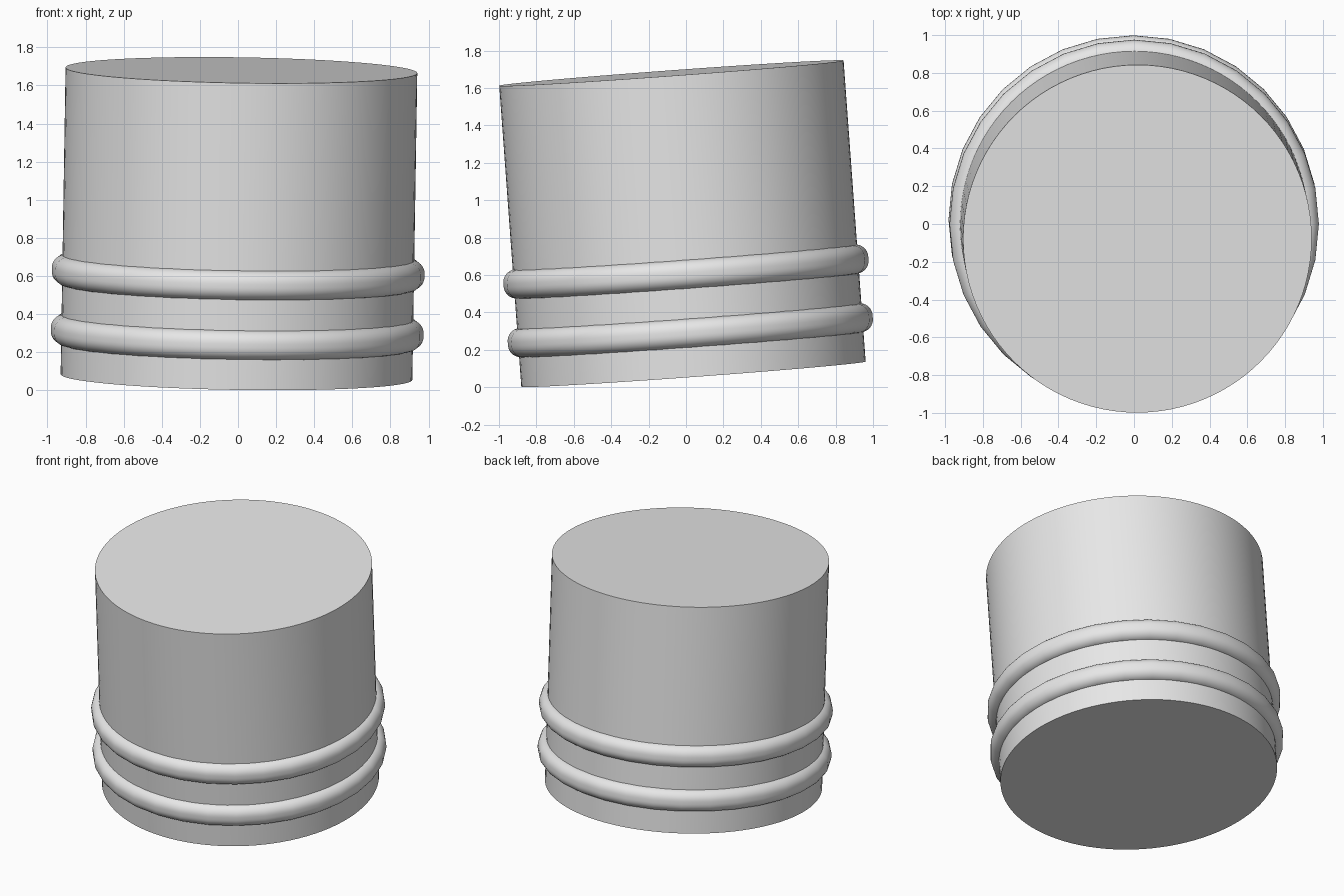
import bpy
import math
from mathutils import Vector

cube = bpy.data.objects.get("Cube")
if cube:
    bpy.data.objects.remove(cube, do_unlink=True)

# Single plain grey material
grey = bpy.data.materials.new("light grey")
grey.use_nodes = True
colour = (0.8, 0.8, 0.8, 1)
grey.diffuse_color = colour
grey.node_tree.nodes["Principled BSDF"].inputs["Base Color"].default_value = colour

# Slightly leaning axis shared by every part
BASE = Vector((-0.008, 0.04, 0.07))
TOP = Vector((0.018, -0.078, 1.68))
AXIS = TOP - BASE
TILT = Vector((0, 0, 1)).rotation_difference(AXIS).to_euler()


def disc(name, radius, height, along, sides, bevel=0):
    """Cylinder centred at a fraction of the way along the axis."""
    bpy.ops.mesh.primitive_cylinder_add(
        vertices=sides, radius=radius, depth=height,
        location=BASE + AXIS * along, rotation=TILT)
    obj = bpy.context.object
    obj.name = name
    obj.data.materials.append(grey)
    if bevel:
        mod = obj.modifiers.new("rounded rim", 'BEVEL')
        mod.width = bevel
        mod.segments = 8
        mod.limit_method = 'ANGLE'
        mod.angle_limit = math.radians(40)
        bpy.ops.object.modifier_apply(modifier=mod.name)
    bpy.ops.object.shade_smooth_by_angle(angle=math.radians(30))
    return obj


# Main drum
disc("drum_body", 0.923, AXIS.length, 0.5, 96)

# Two rounded bands near the bottom
for name, along in (("lower_band", 0.146), ("upper_band", 0.341)):
    disc(name, 0.978, 0.156, along, 32, bevel=0.068)
